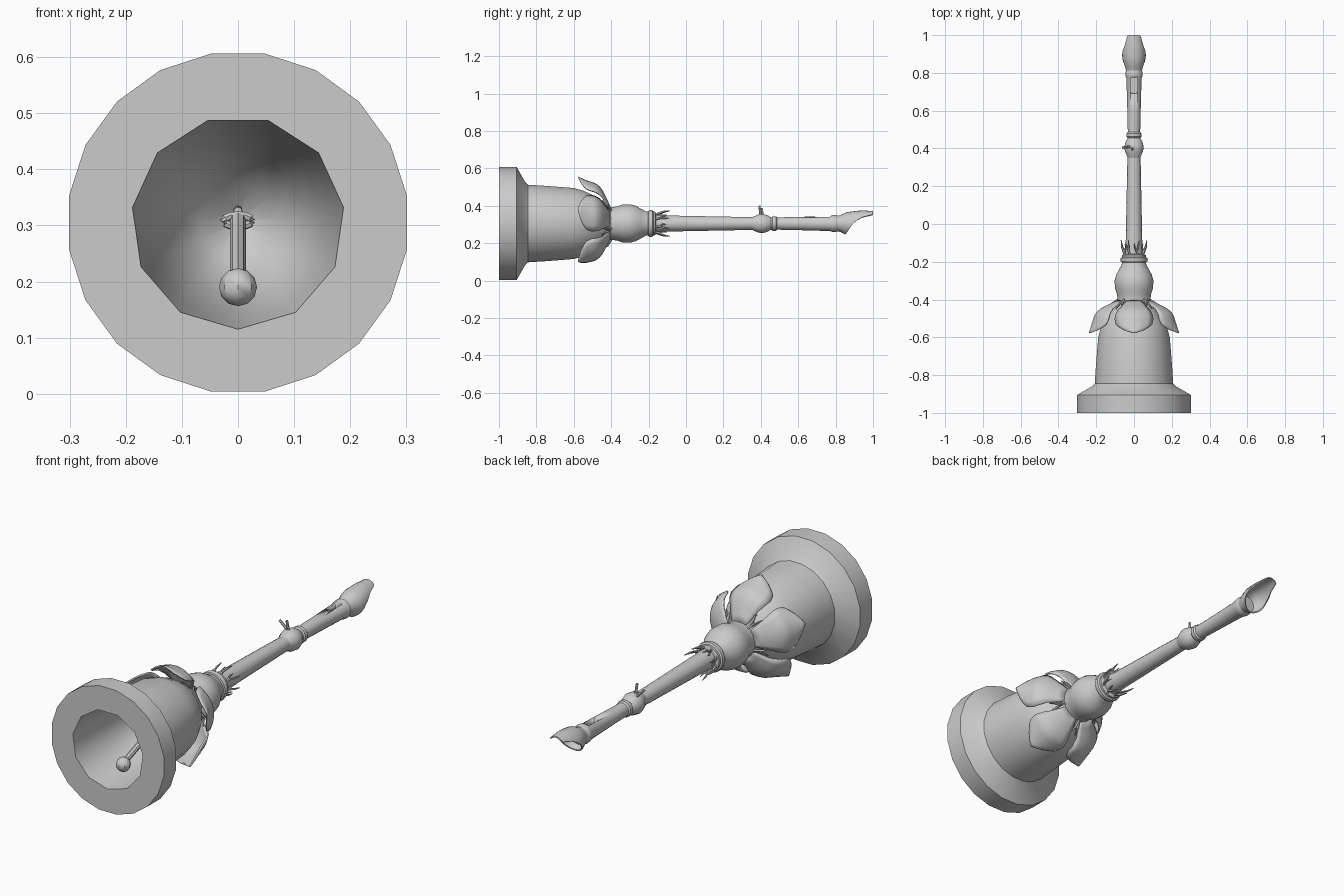
import bpy, bmesh, math
from mathutils import Vector

if "Cube" in bpy.data.objects:
    bpy.data.objects.remove(bpy.data.objects["Cube"])

CZ = 0.305  # height of the long axis, which runs along y

grey = bpy.data.materials.new("plain grey")
grey.diffuse_color = (0.6, 0.6, 0.6, 1)
grey.use_nodes = True
grey.node_tree.nodes["Principled BSDF"].inputs["Base Color"].default_value = grey.diffuse_color


def finish(bm, name, angle=35):
    bmesh.ops.remove_doubles(bm, verts=bm.verts, dist=0.0002)
    bmesh.ops.recalc_face_normals(bm, faces=bm.faces)
    me = bpy.data.meshes.new(name)
    bm.to_mesh(me)
    bm.free()
    ob = bpy.data.objects.new(name, me)
    bpy.context.collection.objects.link(ob)
    me.materials.append(grey)
    bpy.ops.object.select_all(action='DESELECT')
    ob.select_set(True)
    bpy.context.view_layer.objects.active = ob
    bpy.ops.object.shade_smooth_by_angle(angle=math.radians(angle))
    return ob


def skin(bm, rings, closed=True):
    for a, b in zip(rings, rings[1:]):
        n = len(a)
        for i in range(n if closed else n - 1):
            j = (i + 1) % n
            bm.faces.new((a[i], a[j], b[j], b[i]))


def turn(bm, profile, n, phase=0.0):
    """Rings of (y, radius) around the long axis."""
    rings = []
    for y, r in profile:
        rings.append([bm.verts.new((r * math.sin(phase + k * math.tau / n), y,
                                    CZ + r * math.cos(phase + k * math.tau / n))) for k in range(n)])
    skin(bm, rings)
    return rings


def turned(name, profile, n, caps=True):
    bm = bmesh.new()
    rings = turn(bm, profile, n, math.pi / n)
    if caps:
        bm.faces.new(rings[0])
        bm.faces.new(rings[-1])
    return finish(bm, name)


def tube(bm, pts, rad, n=6):
    """Tapered round rod along points, rad is a radius per point."""
    pts = [Vector(p) for p in pts]
    rings = []
    for i, p in enumerate(pts):
        d = (pts[min(i + 1, len(pts) - 1)] - pts[max(i - 1, 0)]).normalized()
        u = d.orthogonal().normalized()
        v = d.cross(u)
        rings.append([bm.verts.new(p + rad[i] * (u * math.cos(k * math.tau / n) + v * math.sin(k * math.tau / n)))
                      for k in range(n)])
    skin(bm, rings)
    bm.faces.new(rings[0])
    bm.faces.new(rings[-1])


def lerp(table, y):
    for (a, va), (b, vb) in zip(table, table[1:]):
        if y <= b:
            return va + (vb - va) * max(0, (y - a) / (b - a))
    return table[-1][1]


def polar(y, r, a):
    return (r * math.cos(a), y, CZ + r * math.sin(a))


# bell: 20-sided outside, 11-sided hollow, flat mouth between them
bm = bmesh.new()
outer = turn(bm, [(-1, .305), (-.905, .305), (-.86, .225), (-.845, .21), (-.75, .204), (-.6, .192),
                  (-.55, .178), (-.5, .155), (-.45, .12), (-.4, .085)], 20, math.pi / 20)
inner = turn(bm, [(-1, .19), (-.85, .175), (-.72, .155), (-.6, .12), (-.52, .07), (-.48, .001)], 11, math.pi / 11)
bm.edges.ensure_lookup_table()
mouth = [e for e in bm.edges if all(abs(v.co.y + 1) < 1e-5 for v in e.verts)]
bmesh.ops.triangle_fill(bm, edges=mouth, use_beauty=True)
finish(bm, "bell")

# bulb neck with ring
turned("neck_bulb", [(-.43, .09), (-.4, .088), (-.37, .092), (-.34, .102), (-.3, .104), (-.27, .096), (-.24, .08),
                     (-.215, .066), (-.19, .062)], 20)
turned("neck_ring", [(-.205, .06), (-.2, .07), (-.19, .074), (-.18, .072), (-.175, .064), (-.165, .064),
                     (-.16, .05)], 20)

# five cupped petals
LEN = [(0, .085), (.12, .13), (.28, .185), (.45, .212), (.65, .222), (.85, .235), (1, .248)]
WID = [(0, .035), (.15, .06), (.35, .09), (.55, .102), (.75, .094), (.88, .066), (.95, .035), (1, .003)]
bm = bmesh.new()
for k in range(5):
    a = math.pi / 2 + k * math.tau / 5
    out, side = Vector((math.cos(a), 0, math.sin(a))), Vector((-math.sin(a), 0, math.cos(a)))
    rows = []
    for i in range(13):
        t = i / 12
        w, r = lerp(WID, t), lerp(LEN, t)
        row = []
        for j in range(9):
            s = j / 4 - 1
            drop = .045 * s * s * w / .1
            p = out * (r - drop) + side * (s * w) + Vector((0, -.405 - .172 * t, CZ))
            row.append(bm.verts.new(p))
        rows.append(row)
    skin(bm, rows, closed=False)
petals = finish(bm, "petals", 60)
mod = petals.modifiers.new("thickness", 'SOLIDIFY')
mod.thickness = .007
mod.offset = 0

# small curls between the petal bases
bm = bmesh.new()
for k in range(5):
    a = -math.pi / 2 + k * math.tau / 5
    for s in (-1, 1):
        tube(bm, [polar(-.40, .088, a), polar(-.42, .118, a + s * .06), polar(-.45, .14, a + s * .13)],
             [.006, .006, .003], 5)
finish(bm, "petal_curls")

# crown of thin curled tendrils at the foot of the handle
bm = bmesh.new()
for k in range(8):
    a = math.pi / 8 + k * math.tau / 8
    tube(bm, [polar(-.17, .05, a), polar(-.145, .058, a + .12), polar(-.12, .068, a + .05), polar(-.085, .074, a)],
         [.006, .006, .005, .002], 5)
    tube(bm, [polar(-.15, .055, a + .1), polar(-.125, .058, a + .32), polar(-.105, .064, a + .34)],
         [.005, .004, .002], 5)
finish(bm, "crown_tendrils")

# lower pipe, joint and upper pipe
turned("lower_pipe", [(-.17, .047), (-.1, .044), (.1, .04), (.3, .036), (.37, .034)], 14)
turned("joint_bulb", [(.345, .033), (.36, .038), (.385, .05), (.41, .053), (.435, .046), (.455, .034), (.462, .04),
                      (.48, .04), (.488, .033)], 12)
pipe = turned("upper_pipe", [(.47, .033), (.6, .036), (.77, .041), (.785, .046), (.8, .047), (.815, .041),
                             (.825, .04)], 16)

# sound slot cut into the upper pipe
bm = bmesh.new()
base = [(-.018, .775), (-.018, .7), (-.011, .69), (.011, .69), (.018, .7), (.018, .775)]
skin(bm, [[bm.verts.new((x, y, z)) for x, y in base] for z in (.312, .4)])
bmesh.ops.holes_fill(bm, edges=bm.edges)
cutter = finish(bm, "slot_cutter")
cutter.hide_render = True
mod = pipe.modifiers.new("slot", 'BOOLEAN')
mod.object = cutter
mod.operation = 'DIFFERENCE'
bpy.context.view_layer.objects.active = pipe
bpy.ops.object.modifier_apply(modifier="slot")
bpy.data.objects.remove(cutter)

# mouthpiece: flared hollow tube with a slanted, scooped end
RX = [(.81, .041), (.84, .05), (.87, .061), (.91, .064), (.95, .057), (1, .05)]
RZ = [(.81, .04), (.83, .047), (.855, .06), (.9, .066), (.94, .07), (1, .067)]
END = [(-1, .852), (-.6, .868), (0, .893), (.4, .925), (.62, .965), (.72, 1)]
bm = bmesh.new()
rings = []
for thin, steps in ((0, range(9)), (.006, range(8, -1, -1))):
    for i in steps:
        ring = []
        for k in range(24):
            a = k * math.tau / 24
            y = .81 + i / 8 * (lerp(END, math.sin(a)) - .81)
            ring.append(bm.verts.new(((lerp(RX, y) - thin) * math.cos(a), y, CZ + (lerp(RZ, y) - thin) * math.sin(a))))
        rings.append(ring)
skin(bm, rings)
bm.faces.new(rings[-1])
finish(bm, "mouthpiece", 50)

# two pins on the joint
bm = bmesh.new()
tube(bm, [(-.008, .4, .345), (-.012, .392, .4)], [.007, .006])
tube(bm, [(-.015, .41, .34), (-.06, .405, .385)], [.007, .006])
finish(bm, "joint_pins")

# clapper: ball, rod and hanging loop
bm = bmesh.new()
tube(bm, [(0, -.87, .2), (0, -.57, .31)], [.014, .014], 8)
bmesh.ops.create_uvsphere(bm, u_segments=8, v_segments=6, radius=.034)
for v in bm.verts[-42:]:
    v.co += Vector((0, -.88, .19))
finish(bm, "clapper", 40)
bm = bmesh.new()
ring = [(.026 * math.cos(k * math.tau / 12), -.57, .308 + .01 * math.sin(k * math.tau / 12)) for k in range(13)]
tube(bm, ring, [.007] * 13)
tube(bm, [(0, -.57, .325), (0, -.53, .328), (0, -.47, .31)], [.008, .008, .008])
finish(bm, "clapper_loop")
